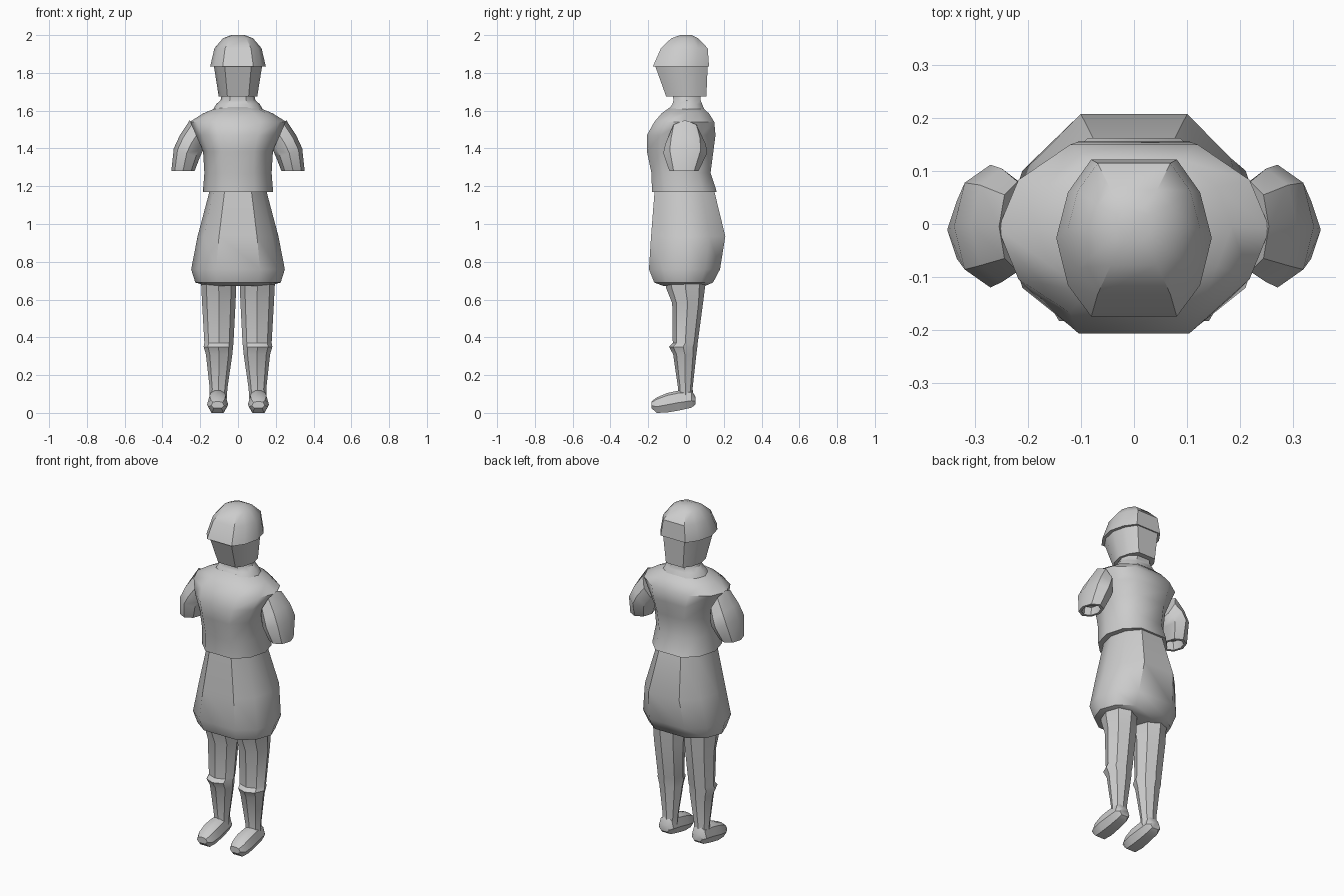
import bpy, bmesh, math


def loft(name, rings, mirror=False, angle=35):
    """Skin a list of equal-length point rings and cap both ends."""
    bm = bmesh.new()
    loops = [[bm.verts.new(p) for p in r] for r in rings]
    n = len(loops[0])
    for a, b in zip(loops, loops[1:]):
        for i in range(n):
            j = (i + 1) % n
            bm.faces.new((a[i], a[j], b[j], b[i]))
    bm.faces.new(loops[0])
    bm.faces.new(loops[-1])
    bmesh.ops.recalc_face_normals(bm, faces=bm.faces)
    me = bpy.data.meshes.new(name)
    bm.to_mesh(me)
    bm.free()
    ob = bpy.data.objects.new(name, me)
    bpy.context.collection.objects.link(ob)
    bpy.ops.object.select_all(action='DESELECT')
    ob.select_set(True)
    bpy.context.view_layer.objects.active = ob
    bpy.ops.object.shade_smooth_by_angle(angle=math.radians(angle))
    if mirror:
        ob.modifiers.new("mirror", 'MIRROR')
    return ob


def body_ring(z, w, front, back, k=0.47):
    """Ten-sided body section: half width w, from y=front to y=back."""
    c, d = (front + back) / 2, (back - front) / 2
    half = [(k, -1), (0.85, -0.6), (1, 0), (0.85, 0.58), (k, 1)]
    pts = half + [(-x, y) for x, y in reversed(half)]
    return [(x * w, c + y * d, z) for x, y in pts]


def oval(a, b, front, back, n=8):
    """Ring spanning the (x, z) points a to b, and y=front to y=back."""
    cx, cz = (a[0] + b[0]) / 2, (a[1] + b[1]) / 2
    ux, uz = (a[0] - b[0]) / 2, (a[1] - b[1]) / 2
    cy, d = (front + back) / 2, (back - front) / 2
    out = []
    for i in range(n):
        t = 2 * math.pi * i / n
        out.append((cx + ux * math.cos(t), cy + d * math.sin(t), cz + uz * math.cos(t)))
    return out


# Helmet-like hair cap
loft("hair_cap", [body_ring(*r, k=0.55) for r in [
    (1.835, 0.147, -0.175, 0.122), (1.93, 0.125, -0.133, 0.115),
    (1.983, 0.08, -0.078, 0.065)]] +
    [body_ring(2.0, 0.035, -0.03, 0.03)])

# Tapered face
loft("face", [body_ring(*r, k=0.55) for r in [
    (1.675, 0.102, -0.105, 0.108), (1.85, 0.13, -0.168, 0.115)]])

# Neck and collar
loft("collar", [body_ring(*r) for r in [
    (1.60, 0.135, -0.095, 0.10), (1.635, 0.115, -0.072, 0.085),
    (1.655, 0.092, -0.066, 0.078), (1.69, 0.085, -0.072, 0.078)]])

# Shirt torso
loft("torso", [body_ring(*r) for r in [
    (1.17, 0.186, -0.18, 0.163), (1.27, 0.178, -0.183, 0.13),
    (1.385, 0.185, -0.207, 0.145), (1.47, 0.222, -0.207, 0.156),
    (1.54, 0.257, -0.168, 0.15), (1.585, 0.185, -0.13, 0.122),
    (1.625, 0.09, -0.075, 0.08)]], angle=45)

# Flared skirt with rounded hem
loft("skirt", [body_ring(*r) for r in [
    (1.2, 0.148, -0.163, 0.145), (1.165, 0.153, -0.167, 0.152),
    (0.935, 0.214, -0.185, 0.208), (0.76, 0.248, -0.196, 0.18),
    (0.69, 0.226, -0.168, 0.143), (0.672, 0.16, -0.12, 0.10)]], angle=40)

# Short sleeves with hollow cuffs
loft("sleeve", [
    oval((0.255, 1.55), (0.185, 1.39), -0.09, 0.08),
    oval((0.308, 1.47), (0.192, 1.375), -0.11, 0.105),
    oval((0.340, 1.40), (0.203, 1.35), -0.12, 0.112),
    oval((0.353, 1.28), (0.230, 1.28), -0.088, 0.066),
    oval((0.338, 1.28), (0.245, 1.28), -0.07, 0.048),
    oval((0.332, 1.33), (0.240, 1.33), -0.07, 0.048)], mirror=True, angle=40)

# Legs with a slight knee
loft("leg", [oval((xo, z), (xi, z), f, b) for z, xi, xo, f, b in [
    (0.74, 0.008, 0.198, -0.12, 0.11), (0.66, 0.01, 0.194, -0.105, 0.10),
    (0.58, 0.013, 0.19, -0.073, 0.09), (0.37, 0.024, 0.178, -0.07, 0.062),
    (0.35, 0.026, 0.182, -0.09, 0.06), (0.31, 0.03, 0.17, -0.068, 0.055),
    (0.13, 0.056, 0.15, -0.042, 0.035), (0.07, 0.06, 0.15, -0.042, 0.04)]],
    mirror=True)


def foot_ring(y, z0, z1, w, x=0.108):
    c, h = (z0 + z1) / 2, (z1 - z0) / 2
    shape = [(0.6, -1), (1, -0.2), (0.75, 0.75), (0.3, 1)]
    pts = shape + [(-a, b) for a, b in reversed(shape)]
    return [(x + a * w, y, c + b * h) for a, b in pts]


# Feet
loft("foot", [foot_ring(*r) for r in [
    (0.05, 0.045, 0.085, 0.033), (0.03, 0.028, 0.12, 0.048),
    (-0.04, 0.012, 0.118, 0.052), (-0.10, 0.002, 0.105, 0.056),
    (-0.155, 0.0, 0.082, 0.05), (-0.183, 0.025, 0.06, 0.034)]], mirror=True)
